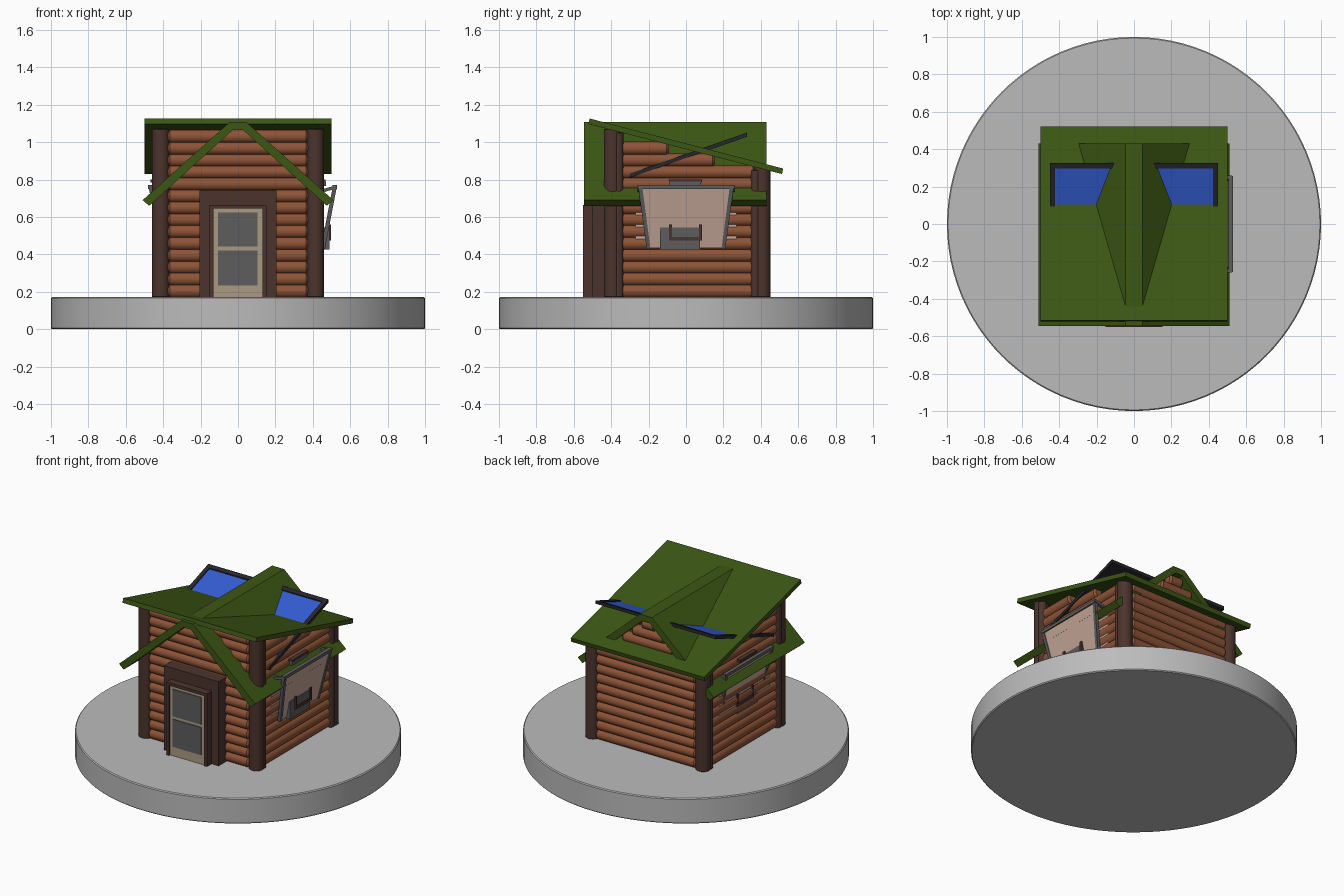
import bpy, bmesh, math
from mathutils import Vector, Matrix

if "Cube" in bpy.data.objects:
    bpy.data.objects.remove(bpy.data.objects["Cube"])


def mat(name, r, g, b):
    m = bpy.data.materials.new(name)
    m.diffuse_color = (r, g, b, 1)
    m.use_nodes = True
    m.node_tree.nodes["Principled BSDF"].inputs["Base Color"].default_value = m.diffuse_color
    return m


STONE = mat("pale_grey", .50, .50, .50)
LOG = mat("log_brown", .27, .088, .038)
DARK = mat("dark_brown", .072, .034, .026)
GREEN = mat("roof_green", .045, .095, .007)
CREAM = mat("cream", .40, .33, .23)
GLASS = mat("glass_grey", .11, .11, .11)
BLUE = mat("solar_blue", .035, .11, .65)
BLACK = mat("frame_black", .02, .02, .025)
PALE = mat("pale_pink", .55, .38, .31)


def finish(name, bm, material, smooth=False):
    bmesh.ops.recalc_face_normals(bm, faces=bm.faces)
    me = bpy.data.meshes.new(name)
    bm.to_mesh(me)
    bm.free()
    me.materials.append(material)
    ob = bpy.data.objects.new(name, me)
    bpy.context.collection.objects.link(ob)
    if smooth:
        bpy.ops.object.select_all(action='DESELECT')
        ob.select_set(True)
        bpy.context.view_layer.objects.active = ob
        bpy.ops.object.shade_smooth_by_angle(angle=math.radians(40))
    return ob


def prism(bm, pts, vec):
    """Extrude a closed outline along vec."""
    a = [bm.verts.new(p) for p in pts]
    b = [bm.verts.new(Vector(p) + Vector(vec)) for p in pts]
    bm.faces.new(a)
    bm.faces.new(b[::-1])
    for i in range(len(a)):
        j = (i + 1) % len(a)
        bm.faces.new((a[i], a[j], b[j], b[i]))


def add_box(bm, x0, x1, y0, y1, z0, z1):
    prism(bm, [(x0, y0, z0), (x1, y0, z0), (x1, y1, z0), (x0, y1, z0)], (0, 0, z1 - z0))


def box(name, material, *b):
    bm = bmesh.new()
    add_box(bm, *b)
    return finish(name, bm, material)


def rod(bm, p, q, r, n=16, c=.012):
    """Round bar from p to q with chamfered ends."""
    p, q = Vector(p), Vector(q)
    L = (q - p).length
    M = Matrix.Translation(p) @ (q - p).to_track_quat('Z', 'Y').to_matrix().to_4x4()
    rings = []
    for t, k in ((0, r - c), (c, r), (L - c, r), (L, r - c)):
        rings.append([bm.verts.new(M @ Vector((k * math.cos(2 * math.pi * i / n),
                                               k * math.sin(2 * math.pi * i / n), t)))
                      for i in range(n)])
    for a, b in zip(rings, rings[1:]):
        for i in range(n):
            j = (i + 1) % n
            bm.faces.new((a[i], a[j], b[j], b[i]))
    bm.faces.new(rings[0])
    bm.faces.new(rings[-1])


def roof_z(y):
    return 1.125 - .2585 * (y + .51)


# round base
bm = bmesh.new()
rod(bm, (0, 0, 0), (0, 0, .172), 1, 96, .006)
finish("round_base", bm, STONE, True)

# log walls
STEP, R = .0636, .036
front, back, sides, dormer = [bmesh.new() for _ in range(4)]
for i in range(14):
    z = .172 + STEP * (i + .5)
    rod(front, (-.375, -.395, z), (.375, -.395, z), R)
    if z < .86:
        rod(back, (-.375, .405, z), (.375, .405, z), R)
    else:
        w = .03 + (1.05 - z) / .89
        if w > .05:
            rod(dormer, (-w, .38, z), (w, .38, z), R)
    y1 = min(.37, (1.125 - z - .05) / .2585 - .51)
    if y1 > -.3:
        for s in (-1, 1):
            rod(sides, (s * .41, -.36, z), (s * .41, y1, z), R)
for n, b in (("front_logs", front), ("back_logs", back), ("side_logs", sides), ("dormer_logs", dormer)):
    finish(n, b, LOG, True)

# corner posts with a thin post beside each
bm = bmesh.new()
for s in (-1, 1):
    for y, top, inner in ((-.392, 1.07, -.36), (.405, .87, .372)):
        rod(bm, (s * .413, y, .172), (s * .413, y, top), .047, 20, .002)
        rod(bm, (s * .432, inner, .172), (s * .432, inner, top - .02), .026, 12, .002)
finish("corner_posts", bm, DARK, True)

# sloping main roof
bm = bmesh.new()
prism(bm, [(-.5, -.515, roof_z(-.515)), (-.5, .52, roof_z(.52)),
           (-.5, .513, roof_z(.513) - .031), (-.5, -.522, roof_z(-.522) - .031)], (1, 0, 0))
finish("main_roof", bm, GREEN)

# gable roof running front to back through the house
half = [(.51, .69), (.045, 1.107)]
under = [(.028, 1.065), (.475, .66)]
outline = half + [(-x, z) for x, z in half[::-1]] + [(-x, z) for x, z in under[::-1]] + under
bm = bmesh.new()
prism(bm, [(x, -.545, z) for x, z in outline], (0, .975, 0))
finish("gable_roof", bm, GREEN)

# door surround, door and panes
box("door_outer_frame", DARK, -.205, .205, -.5, -.39, .172, .742)
bm = bmesh.new()
add_box(bm, -.152, -.132, -.55, -.45, .172, .665)
add_box(bm, .132, .152, -.55, -.45, .172, .665)
add_box(bm, -.132, .132, -.55, -.45, .645, .665)
finish("door_inner_frame", bm, DARK)
box("door", CREAM, -.132, .132, -.54, -.46, .172, .645)
for n, z0, z1 in (("upper_pane", .442, .625), ("lower_pane", .235, .422)):
    box(n, GLASS, -.108, .105, -.545, -.539, z0, z1)


# solar panel rising toward the back, poking through the roof
def slab(name, material, x0, x1, y0, y1, lift, t):
    zz = lambda y: .815 + .35 * (y + .3) + lift
    b = bmesh.new()
    prism(b, [(x0, y0, zz(y0)), (x0, y1, zz(y1)), (x0, y1, zz(y1) + t), (x0, y0, zz(y0) + t)],
          (x1 - x0, 0, 0))
    finish(name, b, material)


slab("solar_backing", BLACK, -.45, .45, -.3, .325, -.005, .01)
slab("solar_cells", BLUE, -.422, .422, -.27, .296, .005, .005)
slab("solar_back_rail", BLACK, -.45, .45, .296, .325, -.005, .022)
for s, n in ((-1, "left"), (1, "right")):
    a, b = sorted((s * .45, s * .422))
    slab("solar_rail_" + n, BLACK, a, b, -.3, .325, -.005, .022)

# tilted side hatches: the left one sits deeper in the wall
for s, off, n in ((1, 0, "right"), (-1, -.05, "left")):
    X = lambda x: s * (x + off)
    bm = bmesh.new()
    prism(bm, [(X(.462), -.2, .435), (X(.462), .2, .435), (X(.522), .235, .755), (X(.522), -.235, .755)],
          (-s * .015, 0, 0))
    finish(n + "_hatch_panel", bm, PALE)
    box(n + "_window_pane", PALE, *sorted((s * .36, s * .436)), -.27, .27, .45, .75)
    bm = bmesh.new()
    for k in (-1, 1):
        prism(bm, [(X(.465), k * .19, .43), (X(.465), k * .21, .43),
                   (X(.53), k * .257, .77), (X(.53), k * .235, .77)], (-s * .022, 0, 0))
        # stays back to the wall
        prism(bm, [(X(.525), k * .24, .77), (X(.525), k * .26, .77),
                   (X(.44), k * .26, .745), (X(.44), k * .24, .745)], (0, 0, -.018))
    add_box(bm, *sorted((X(.505), X(.53))), -.25, .25, .75, .77)
    add_box(bm, *sorted((X(.45), X(.47))), -.09, .08, .765, .79)
    finish(n + "_hatch_frame", bm, GLASS)
    # small box and bracket
    box(n + "_hatch_box", GLASS, *sorted((X(.44), X(.488))), -.14, .075, .425, .545)
    bm = bmesh.new()
    xs = sorted((X(.47), X(.496)))
    add_box(bm, *xs, -.09, .085, .475, .492)
    for y in (-.09, .07):
        add_box(bm, *xs, y, y + .015, .492, .56)
    finish(n + "_hatch_bracket", bm, DARK)
    # handle above the hatch
    bm = bmesh.new()
    xs = sorted((s * .44, s * .468))
    add_box(bm, *xs, -.09, .085, .785, .8)
    finish(n + "_top_handle", bm, DARK)
